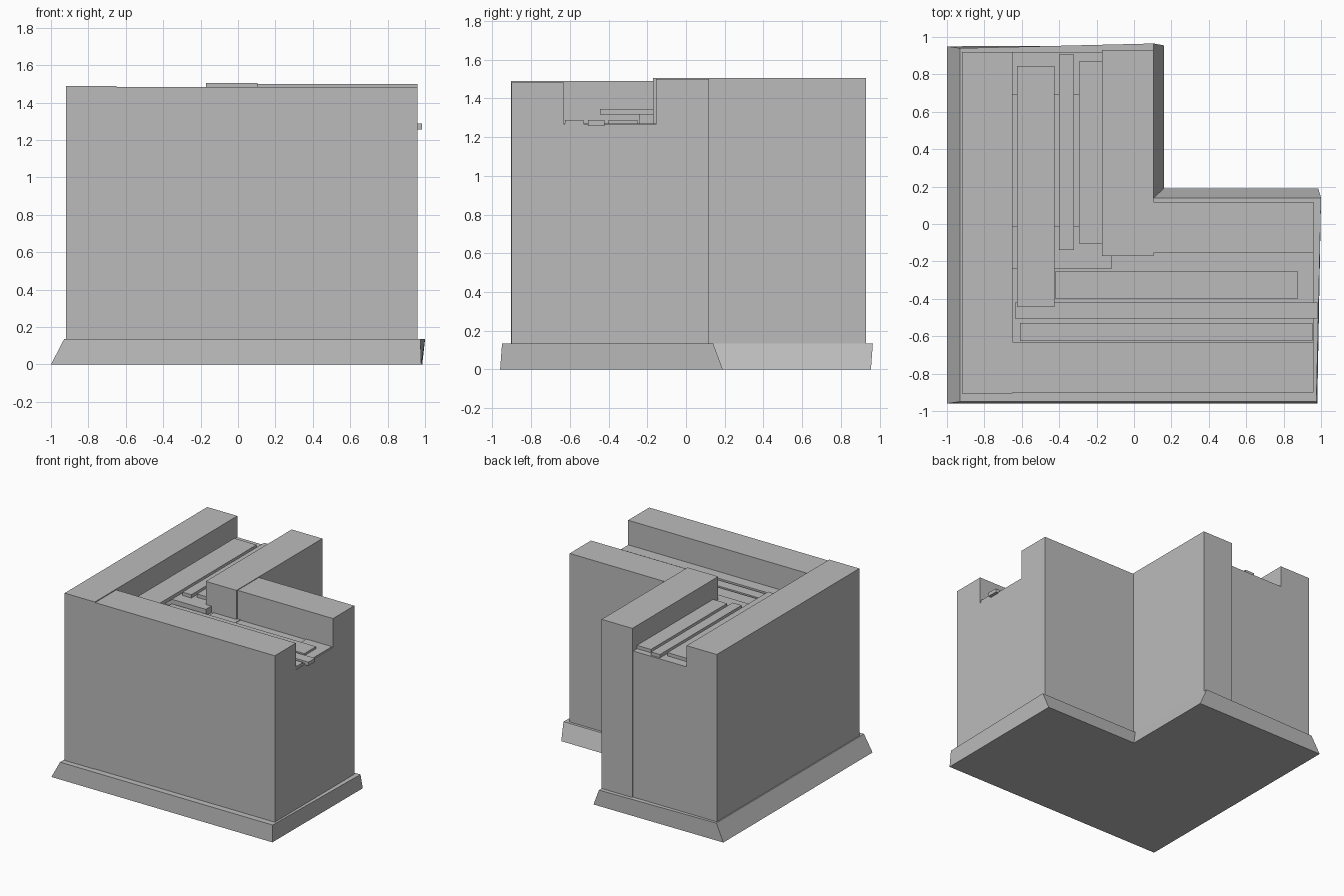
import bpy
import bmesh

cube = bpy.data.objects.get("Cube")
if cube:
    bpy.data.objects.remove(cube, do_unlink=True)

# One plain stone grey
stone = bpy.data.materials.new("stone_grey")
stone.use_nodes = True
GREY = (0.5, 0.5, 0.5, 1)
stone.diffuse_color = GREY
stone.node_tree.nodes["Principled BSDF"].inputs["Base Color"].default_value = GREY


def finish(name, bm):
    bmesh.ops.recalc_face_normals(bm, faces=bm.faces)
    mesh = bpy.data.meshes.new(name)
    bm.to_mesh(mesh)
    bm.free()
    mesh.materials.append(stone)
    obj = bpy.data.objects.new(name, mesh)
    bpy.context.collection.objects.link(obj)
    return obj


def loft(name, lower, upper, z0, z1):
    """Solid between two matching outlines."""
    bm = bmesh.new()
    a = [bm.verts.new((x, y, z0)) for x, y in lower]
    b = [bm.verts.new((x, y, z1)) for x, y in upper]
    bm.faces.new(a)
    bm.faces.new(b)
    n = len(a)
    for i in range(n):
        j = (i + 1) % n
        bm.faces.new((a[i], a[j], b[j], b[i]))
    return finish(name, bm)


def box(name, x0, x1, y0, y1, z0, z1):
    outline = [(x0, y0), (x1, y0), (x1, y1), (x0, y1)]
    return loft(name, outline, outline, z0, z1)


BASE, FLOOR = 0.135, 1.265

# Sloped L-shaped plinth
loft("plinth",
     [(-1, -0.96), (0.98, -0.96), (0.985, 0.19), (0.16, 0.19), (0.16, 0.955), (-1, 0.95)],
     [(-0.93, -0.95), (0.975, -0.95), (1, 0.14), (0.105, 0.14), (0.105, 0.965), (-0.93, 0.94)],
     0, BASE)

# Solid core below the walkway
core = [(-0.65, -0.63), (0.96, -0.63), (0.96, -0.155), (-0.17, -0.155), (-0.17, 0.92), (-0.65, 0.92)]
loft("walkway_core", core, core, BASE, FLOOR)

# Parapet walls
box("outer_side_wall", -0.92, -0.65, -0.905, 0.92, BASE, 1.49)
box("outer_front_wall", -0.65, 0.96, -0.9, -0.63, BASE, 1.483)
box("inner_side_wall", -0.17, 0.105, -0.17, 0.93, BASE, 1.505)
box("inner_front_wall", 0.105, 0.96, -0.155, 0.118, BASE, 1.5)

# Joists under the planks
for i, y in enumerate((-0.24, 0.69)):
    box(f"side_joist_{i + 1}", -0.65, -0.12 if i == 0 else -0.17, y, y + 0.23, FLOOR, 1.318)
for i, x in enumerate((-0.1, 0.72)):
    box(f"front_joist_{i + 1}", x, x + 0.23, -0.63, -0.155, FLOOR, 1.27)

# Planks along the side walkway
for i, (x0, x1, y0, y1) in enumerate(((-0.625, -0.425, -0.445, 0.845),
                                      (-0.4, -0.32, -0.14, 0.905),
                                      (-0.295, -0.17, -0.105, 0.87))):
    box(f"side_plank_{i + 1}", x0, x1, y0, y1, 1.316, 1.345)

# Planks along the front walkway
for i, (x0, x1, y0, y1) in enumerate(((-0.42, 0.875, -0.4, -0.25),
                                      (-0.635, 0.985, -0.505, -0.42),
                                      (-0.61, 0.955, -0.625, -0.53))):
    box(f"front_plank_{i + 1}", x0, x1, y0, y1, 1.257, 1.287)
